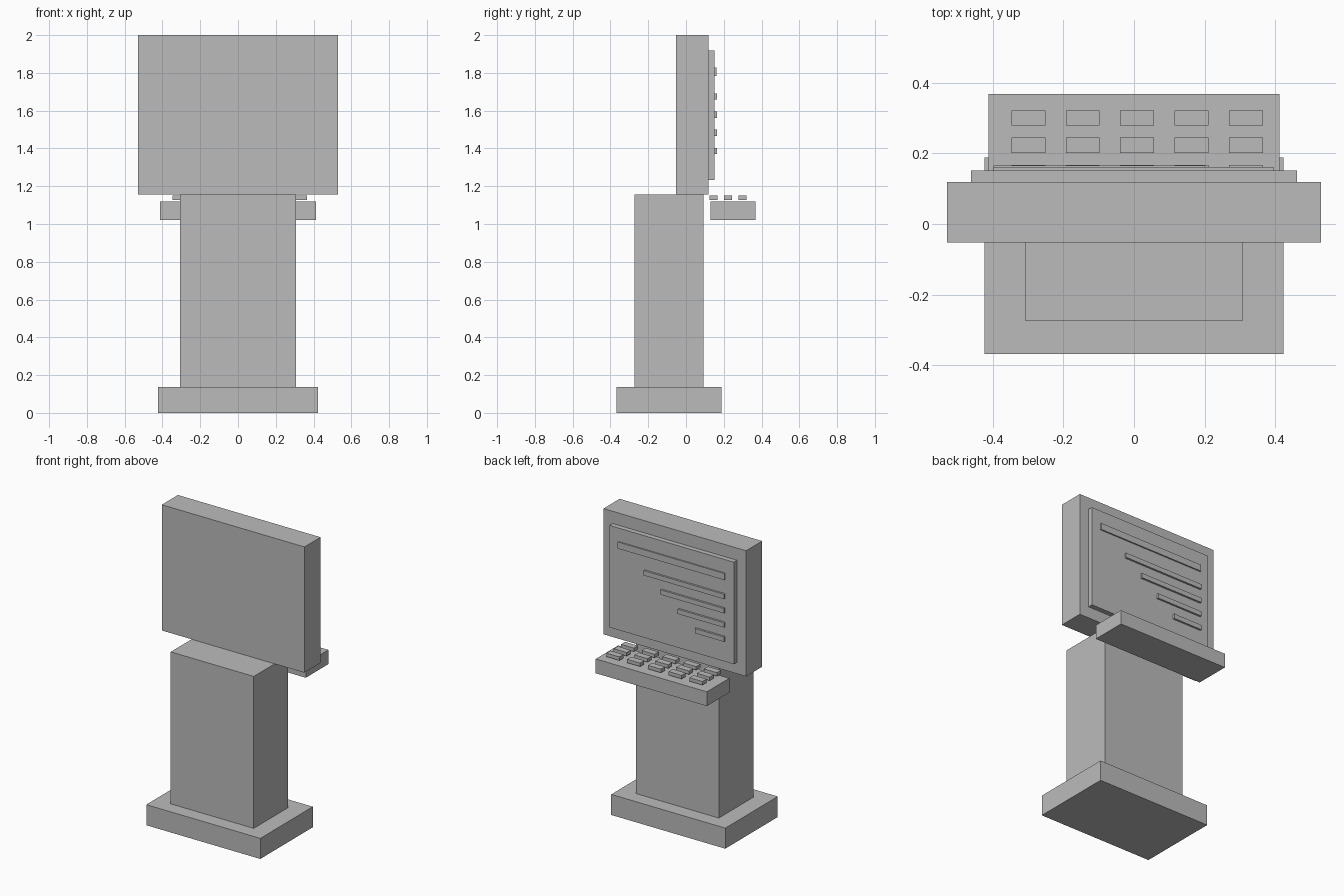
import bpy

if "Cube" in bpy.data.objects:
    bpy.data.objects.remove(bpy.data.objects["Cube"])

grey = bpy.data.materials.new("plain grey")
grey.diffuse_color = (0.5, 0.5, 0.5, 1)
grey.use_nodes = True
grey.node_tree.nodes["Principled BSDF"].inputs["Base Color"].default_value = grey.diffuse_color


def box(name, x, y, z):
    """Box from (min, max) ranges on each axis."""
    centre = [(a + b) / 2 for a, b in (x, y, z)]
    bpy.ops.mesh.primitive_cube_add(size=1, location=centre)
    ob = bpy.context.object
    ob.name = name
    ob.scale = [b - a for a, b in (x, y, z)]
    bpy.ops.object.transform_apply(location=False, rotation=False, scale=True)
    ob.data.materials.append(grey)
    return ob


# Pedestal
box("base", (-0.423, 0.423), (-0.368, 0.188), (0, 0.138))
box("column", (-0.308, 0.308), (-0.273, 0.092), (0.138, 1.157))

# Monitor with raised screen on its +y side
box("monitor", (-0.529, 0.529), (-0.052, 0.119), (1.157, 2.0))
box("screen", (-0.461, 0.461), (0.119, 0.152), (1.234, 1.918))

# Title bar and shrinking lines on the screen, aligned at -x
box("title_bar", (-0.397, 0.394), (0.152, 0.161), (1.784, 1.828))
for i in range(4):
    z = 1.674 - i * 0.0955
    box(f"screen_line_{i + 1}", (-0.397, 0.2 - i * 0.127),
        (0.152, 0.165), (z - 0.016, z + 0.016))

# Keyboard shelf, standing clear of the column
box("keyboard", (-0.412, 0.412), (0.13, 0.368), (1.022, 1.118))

# Keys hovering just above the shelf: 3 rows of 5
for row in range(3):
    for col in range(5):
        x = -0.299 + col * 0.154
        y = 0.146 + row * 0.077
        box(f"key_{row + 1}_{col + 1}", (x - 0.048, x + 0.048),
            (y - 0.0215, y + 0.0215), (1.128, 1.152))
